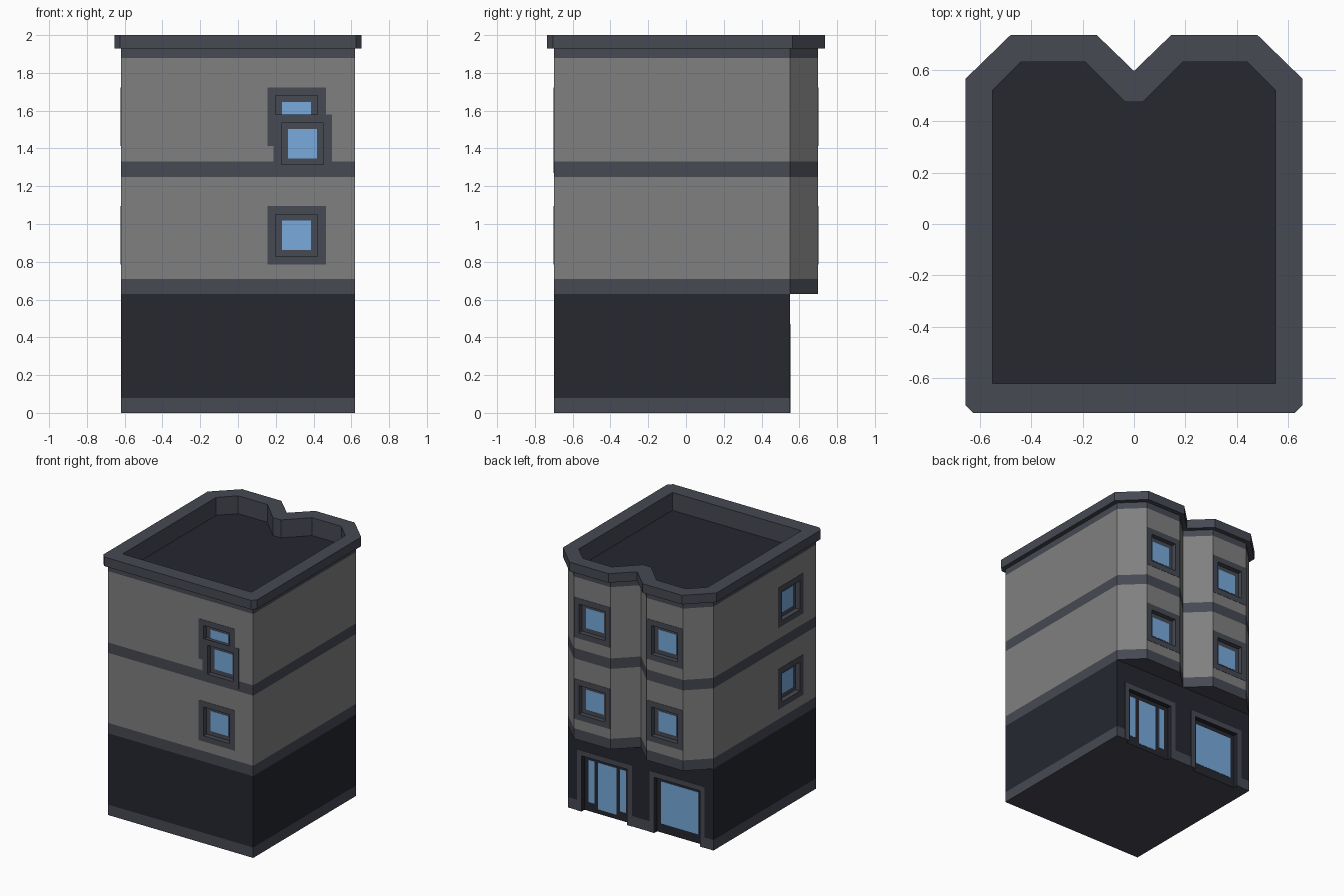
import bpy, bmesh

if "Cube" in bpy.data.objects:
    bpy.data.objects.remove(bpy.data.objects["Cube"])

# Materials, used by index on every part
PALETTE = [("wall_grey", (.216, .216, .216, 1)), ("trim", (.063, .067, .087, 1)),
           ("dark_wall", (.019, .021, .03, 1)), ("glass", (.188, .402, .716, 1))]
MATS = []
for n, c in PALETTE:
    m = bpy.data.materials.new(n)
    m.diffuse_color = c
    m.use_nodes = True
    m.node_tree.nodes["Principled BSDF"].inputs["Base Color"].default_value = m.diffuse_color
    MATS.append(m)
WALL, TRIM, DARK, GLASS = range(4)


def finish(name, bm):
    bmesh.ops.recalc_face_normals(bm, faces=bm.faces)
    me = bpy.data.meshes.new(name)
    bm.to_mesh(me)
    bm.free()
    for m in MATS:
        me.materials.append(m)
    ob = bpy.data.objects.new(name, me)
    bpy.context.collection.objects.link(ob)
    return ob


def prism(name, outline, levels, mats, cap=TRIM):
    """Stack an outline through the levels, one material per storey band."""
    bm = bmesh.new()
    rings = [[bm.verts.new((x, y, z)) for x, y in outline] for z in levels]
    n = len(outline)
    for lo, hi, mat in zip(rings, rings[1:], mats):
        for i in range(n):
            j = (i + 1) % n
            bm.faces.new((lo[i], lo[j], hi[j], hi[i])).material_index = mat
    for r in (rings[0], rings[-1]):
        bm.faces.new(r).material_index = cap
    return finish(name, bm)


def mirrored(half):
    """Close a right-hand half outline (front to back) across x = 0."""
    return half + [(-x, y) for x, y in reversed(half) if x > 0]


def boxes(name, side, mat, specs):
    """Boxes given as (u0, u1, d0, d1, z0, z1), d measured outward from a wall."""
    place = {"front": lambda u, d: (u, -.70 - d), "left": lambda u, d: (-.62 - d, u),
             "bay": lambda u, d: (u, .70 + d), "shop": lambda u, d: (u, .55 + d)}[side]
    bm = bmesh.new()
    for u0, u1, d0, d1, z0, z1 in specs:
        v = [bm.verts.new((*place(u, d), z)) for z in (z0, z1)
             for u, d in ((u0, d0), (u1, d0), (u1, d1), (u0, d1))]
        for f in ((0, 1, 2, 3), (4, 5, 6, 7), (0, 1, 5, 4), (1, 2, 6, 5), (2, 3, 7, 6), (3, 0, 4, 7)):
            bm.faces.new([v[i] for i in f]).material_index = mat
    return finish(name, bm)


def cut(target, cutter):
    mod = target.modifiers.new("cut", "BOOLEAN")
    mod.operation, mod.solver, mod.object = "DIFFERENCE", "EXACT", cutter
    bpy.context.view_layer.objects.active = target
    bpy.ops.object.modifier_apply(modifier=mod.name)


def drop(ob):
    bpy.data.objects.remove(ob, do_unlink=True)


# Main masses
base = prism("ground_floor", mirrored([(.62, -.70), (.62, .55)]), [0, .08, .63], [TRIM, DARK])
upper = prism("upper_floors", mirrored([(.62, -.70), (.62, .55), (.465, .70), (.155, .70), (0, .55)]),
              [.63, .71, 1.25, 1.33, 1.88, 1.93], [TRIM, WALL, TRIM, WALL, TRIM])
cornice = prism("cornice", mirrored([(.625, -.735), (.655, -.705), (.655, .565), (.48, .735),
                                     (.145, .735), (0, .595)]), [1.93, 2.0], [TRIM])

# Sunken roof inside the parapet
inner = mirrored([(.55, -.62), (.55, .52), (.44, .63), (.19, .63), (.035, .475)])
well = prism("roof_cutter", inner, [1.86, 2.2], [TRIM])
cut(upper, well)
cut(cornice, well)
drop(well)
prism("roof_deck", inner, [1.858, 1.862], [DARK], DARK)

DEPTH, PROUD = .035, .002


def window(name, side, u, z, floor=None):
    """Recessed square window; floor hides everything below that height."""
    o, h, g = .155, .111, .0775
    low = floor or z - h
    c = boxes("cutter", side, TRIM, [(u - h, u + h, -DEPTH, .1, low, z + h)])
    cut(upper, c)
    drop(c)
    strips = [(u - o, u - h, 0, PROUD, z - o, z + o),
              (u + h, u + o, 0, PROUD, floor or z - o, z + o),
              (u - h, u + h, 0, PROUD, z + h, z + o)]
    if not floor:
        strips.append((u - h, u + h, 0, PROUD, z - o, z - h))
    boxes(name + "_surround", side, TRIM, strips)
    boxes(name + "_glass", side, GLASS,
          [(u - g, u + g, -DEPTH, PROUD - DEPTH, floor or z - g, z + g)])


# Front, left and bay windows
window("front_lower_window", "front", .31, .94)
window("front_upper_window", "front", .31, 1.568, floor=1.575)
window("front_overlapping_window", "front", .342, 1.425)
for level, z in (("lower", .94), ("upper", 1.568)):
    window("left_%s_window" % level, "left", -.39, z)
    for s, label in ((-1, "left"), (1, "right")):
        window("%s_bay_%s_window" % (label, level), "bay", s * .31, z)

# Shop openings on the back: glazed entrance and display window
for name, u, panes in (("entrance", .31, [(-.16, -.11, .07), (-.0775, .0775, .035), (.11, .16, .07)]),
                       ("display_window", -.31, [(-.16, .16, .07)])):
    c = boxes("cutter", "shop", DARK, [(u - .195, u + .195, -DEPTH, .1, -.1, .43)])
    cut(base, c)
    drop(c)
    boxes(name + "_surround", "shop", TRIM,
          [(u - .235, u - .195, 0, PROUD, 0, .47), (u + .195, u + .235, 0, PROUD, 0, .47),
           (u - .195, u + .195, 0, PROUD, .43, .47)])
    boxes(name + "_glass", "shop", GLASS,
          [(u + a, u + b, -DEPTH, PROUD - DEPTH, z0, .395) for a, b, z0 in panes])
